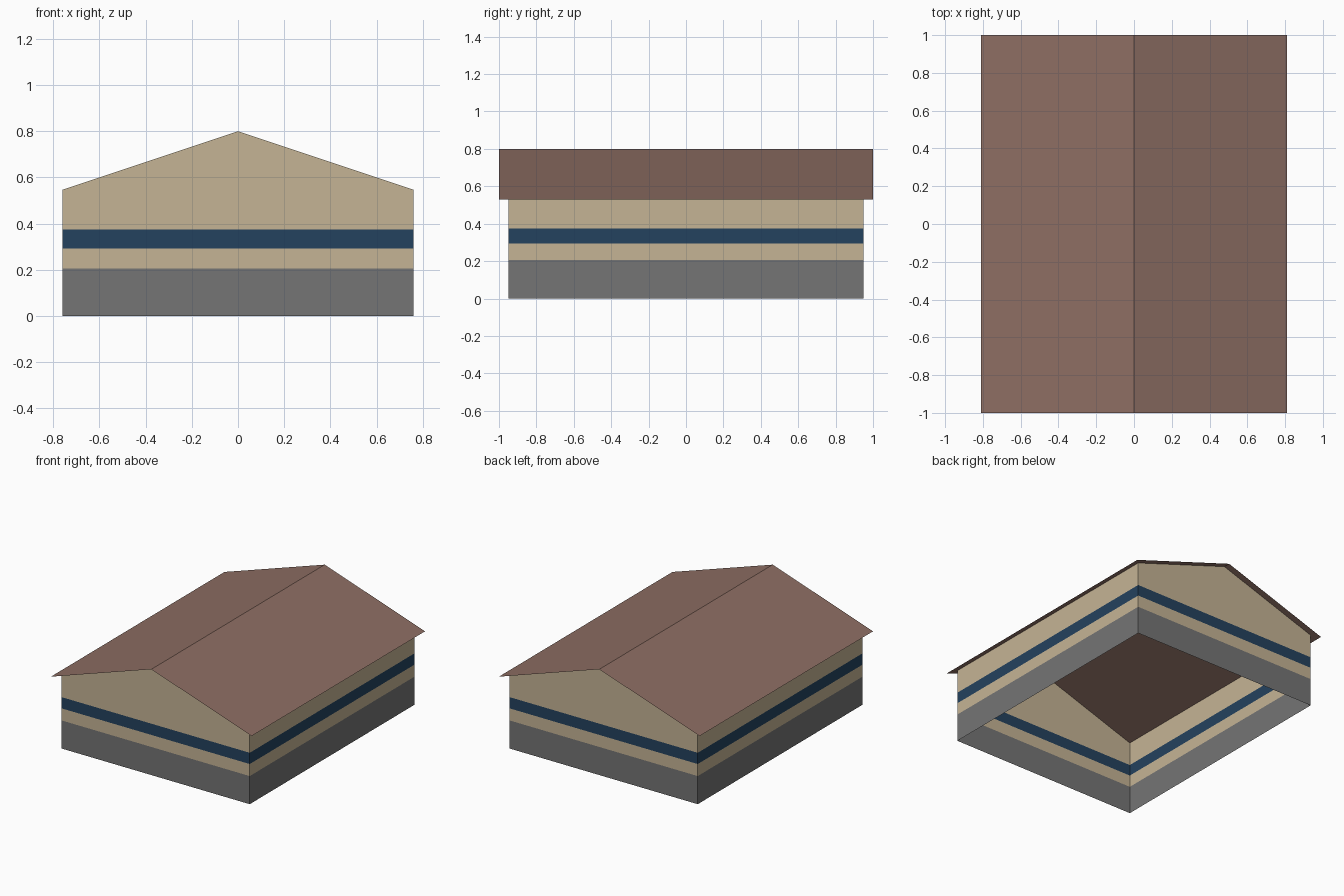
import bpy
import bmesh

cube = bpy.data.objects.get("Cube")
if cube:
    bpy.data.objects.remove(cube, do_unlink=True)

# Main dimensions
WALL_X, WALL_Y = 0.76, 0.95
ROOF_X, ROOF_Y = 0.81, 1.0
EAVE, RIDGE = 0.53, 0.8
BASE_TOP, BAND_LOW, BAND_TOP = 0.205, 0.293, 0.375
WALL_TOP = RIDGE - (RIDGE - EAVE) * WALL_X / ROOF_X


def linear(c):
    c /= 255
    return c / 12.92 if c <= 0.04045 else ((c + 0.055) / 1.055) ** 2.4


def material(name, *rgb):
    mat = bpy.data.materials.new(name)
    color = [linear(c) for c in rgb] + [1]
    mat.diffuse_color = color
    mat.use_nodes = True
    mat.node_tree.nodes["Principled BSDF"].inputs["Base Color"].default_value = color
    return mat


def add_object(name, bm, mats):
    bm.normal_update()
    mesh = bpy.data.meshes.new(name)
    bm.to_mesh(mesh)
    bm.free()
    for mat in mats:
        mesh.materials.append(mat)
    obj = bpy.data.objects.new(name, mesh)
    bpy.context.collection.objects.link(obj)


def sweep(profile, half_depth):
    """Sheet running front to back along an open profile of (x, z) points."""
    bm = bmesh.new()
    front, back = [[bm.verts.new((x, y, z)) for x, z in profile]
                   for y in (-half_depth, half_depth)]
    return bm, front, back


stone = material("grey base", 117, 117, 117)
cream = material("tan wall", 197, 180, 149)
navy = material("navy band", 36, 66, 94)
brown = material("brown roof", 141, 110, 99)

# Hollow walls: two gable ends and two long sides, open underneath
bm, front, back = sweep([(-WALL_X, 0), (WALL_X, 0), (WALL_X, WALL_TOP),
                         (0, RIDGE), (-WALL_X, WALL_TOP)], WALL_Y)
bm.faces.new(front)
bm.faces.new(back[::-1])
bm.faces.new((front[1], back[1], back[2], front[2]))
bm.faces.new((back[0], front[0], front[4], back[4]))

# Cut the walls at the colour changes and colour each strip by height
for height in (BASE_TOP, BAND_LOW, BAND_TOP):
    bmesh.ops.bisect_plane(bm, geom=bm.verts[:] + bm.edges[:] + bm.faces[:],
                           plane_co=(0, 0, height), plane_no=(0, 0, 1))
for face in bm.faces:
    z = face.calc_center_median().z
    face.material_index = 0 if z < BASE_TOP else 2 if BAND_LOW < z < BAND_TOP else 1
add_object("walls", bm, [stone, cream, navy])

# Thin gabled roof with overhanging eaves
bm, front, back = sweep([(-ROOF_X, EAVE), (0, RIDGE), (ROOF_X, EAVE)], ROOF_Y)
for i in range(2):
    bm.faces.new((front[i], front[i + 1], back[i + 1], back[i]))
add_object("roof", bm, [brown])
